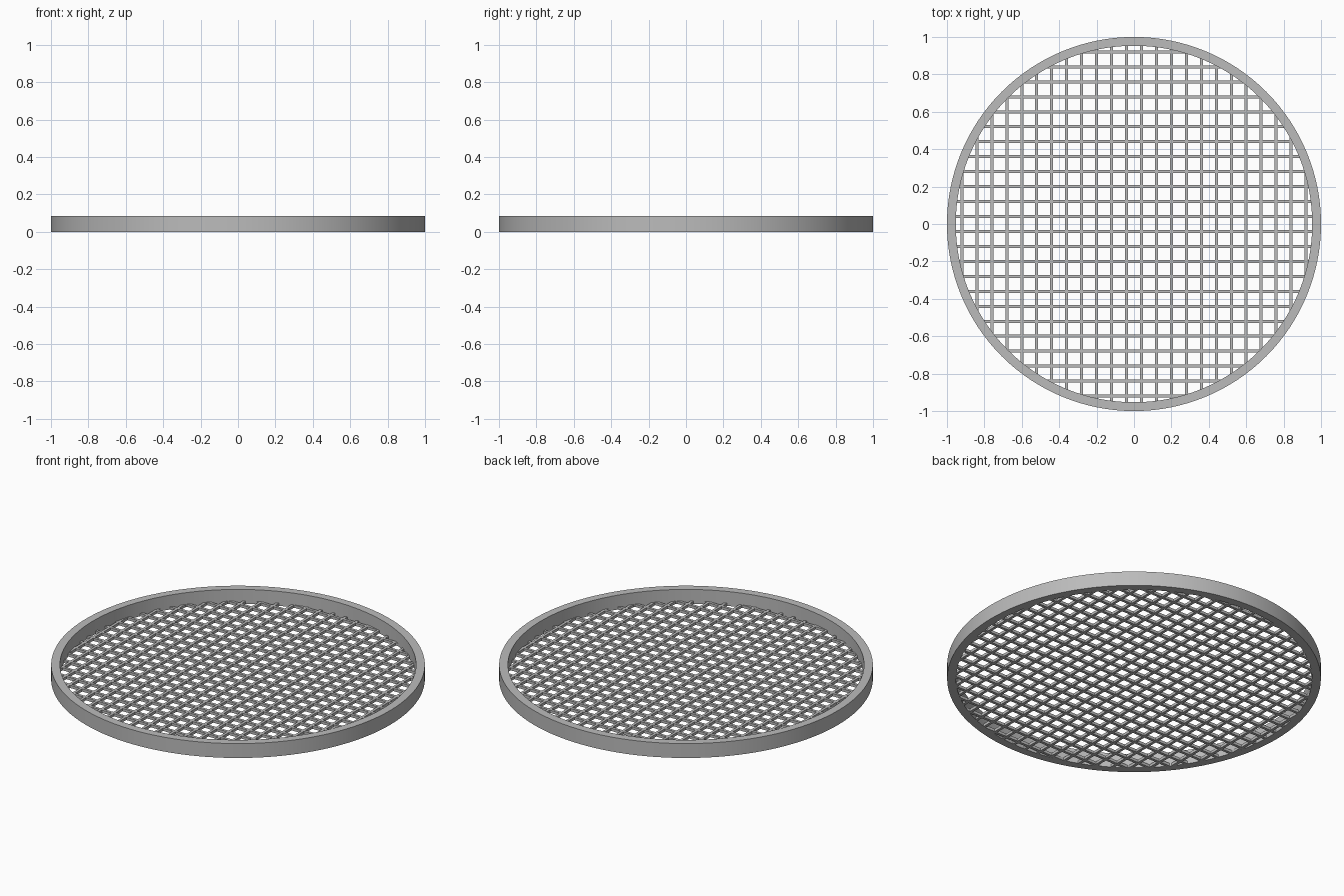
import bpy, bmesh, math

old = bpy.data.objects.get("Cube")
if old:
    bpy.data.objects.remove(old, do_unlink=True)

OUTER, INNER, HEIGHT = 1.0, 0.953, 0.085
SPACING, WIRE = 0.08, 0.016
SEGMENTS = 128

steel = bpy.data.materials.new("grey steel")
steel.use_nodes = True
colour = (0.5, 0.5, 0.5, 1)
steel.diffuse_color = colour
steel.node_tree.nodes["Principled BSDF"].inputs["Base Color"].default_value = colour


def finish(name, bm):
    bmesh.ops.recalc_face_normals(bm, faces=bm.faces)
    mesh = bpy.data.meshes.new(name)
    bm.to_mesh(mesh)
    bm.free()
    mesh.materials.append(steel)
    obj = bpy.data.objects.new(name, mesh)
    bpy.context.collection.objects.link(obj)
    return obj


# Rim: rectangular profile swept round the z axis
bm = bmesh.new()
profile = [(INNER, 0), (OUTER, 0), (OUTER, HEIGHT), (INNER, HEIGHT)]
rings = []
for i in range(SEGMENTS):
    a = 2 * math.pi * i / SEGMENTS
    rings.append([bm.verts.new((r * math.cos(a), r * math.sin(a), z)) for r, z in profile])
for i, ring in enumerate(rings):
    following = rings[(i + 1) % SEGMENTS]
    for j in range(4):
        k = (j + 1) % 4
        bm.faces.new((ring[j], following[j], following[k], ring[k]))
rim = finish("rim", bm)
bpy.ops.object.select_all(action='DESELECT')
rim.select_set(True)
bpy.context.view_layer.objects.active = rim
bpy.ops.object.shade_smooth_by_angle(angle=math.radians(30))


# Mesh bars: parallel square wires, each ending inside the rim
def wires(name, along_x):
    bm = bmesh.new()
    for i in range(-12, 12):
        offset = (i + 0.5) * SPACING
        length = 2 * math.sqrt(0.975 ** 2 - offset ** 2)
        size = (length, WIRE, WIRE) if along_x else (WIRE, length, WIRE)
        place = (0, offset, WIRE / 2) if along_x else (offset, 0, WIRE / 2)
        for v in bmesh.ops.create_cube(bm, size=1)["verts"]:
            v.co = [c * s + p for c, s, p in zip(v.co, size, place)]
    return finish(name, bm)


wires("crosswise_wires", True)
wires("lengthwise_wires", False)
